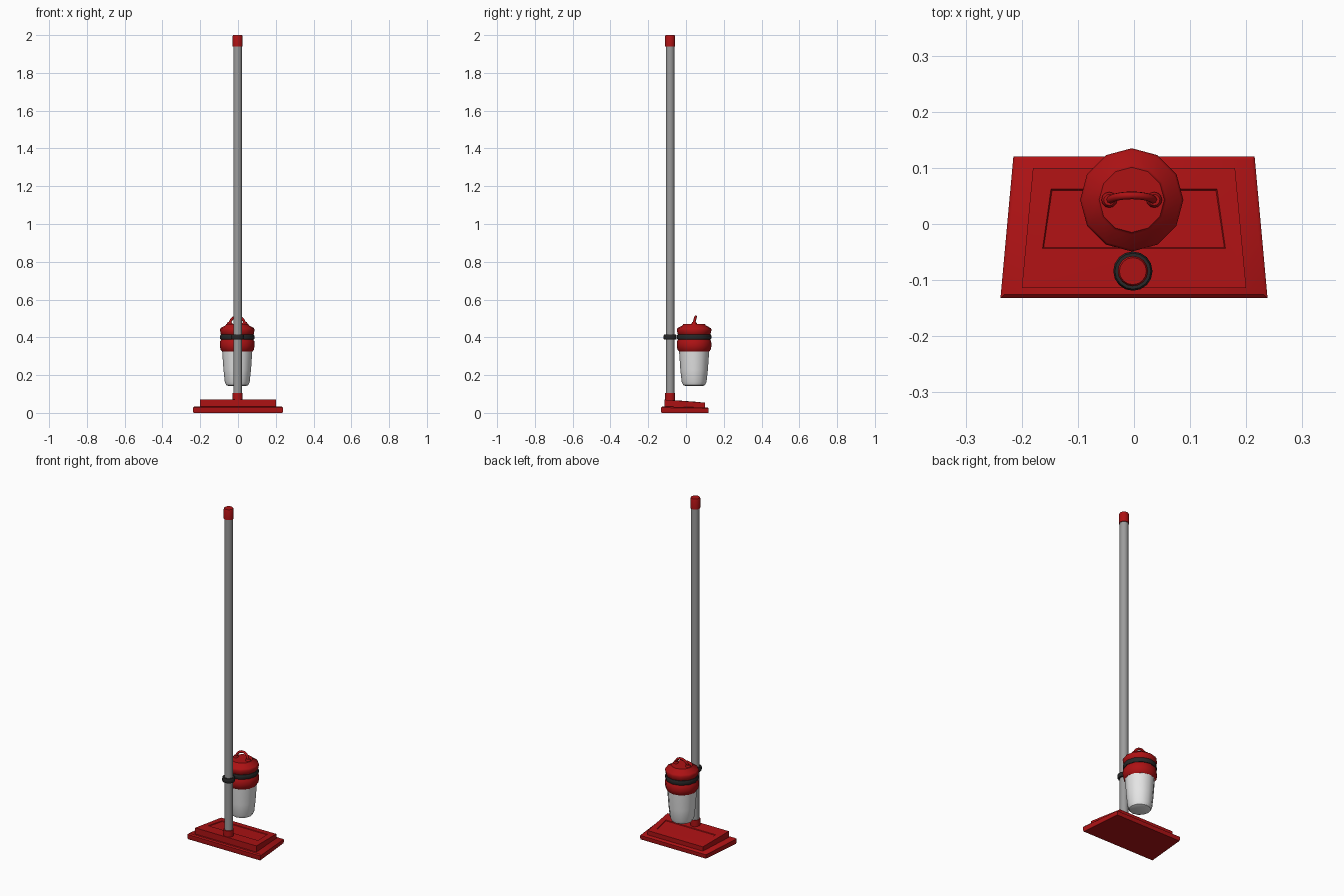
import bpy, bmesh, math
from mathutils import Vector

cube = bpy.data.objects.get("Cube")
if cube:
    bpy.data.objects.remove(cube, do_unlink=True)


def material(name, rgb):
    m = bpy.data.materials.new(name)
    m.use_nodes = True
    m.diffuse_color = (*rgb, 1)
    m.node_tree.nodes["Principled BSDF"].inputs["Base Color"].default_value = (*rgb, 1)
    return m


RED = material("red plastic", (0.42, 0.006, 0.007))
GREY = material("grey metal", (0.33, 0.33, 0.33))
WHITE = material("white plastic", (0.78, 0.78, 0.78))
BLACK = material("black rubber", (0.02, 0.02, 0.02))


def finish(name, bm, mat, angle=40):
    bmesh.ops.recalc_face_normals(bm, faces=bm.faces)
    me = bpy.data.meshes.new(name)
    bm.to_mesh(me)
    bm.free()
    ob = bpy.data.objects.new(name, me)
    bpy.context.collection.objects.link(ob)
    me.materials.append(mat)
    bpy.ops.object.select_all(action="DESELECT")
    ob.select_set(True)
    bpy.context.view_layer.objects.active = ob
    bpy.ops.object.shade_smooth_by_angle(angle=math.radians(angle))
    return ob


def loft(name, rings, mat, closed=False, angle=40):
    """Skin a row of point rings; cap the ends unless the row closes on itself."""
    bm = bmesh.new()
    rows = [[bm.verts.new(p) for p in ring] for ring in rings]
    pairs = list(zip(rows, rows[1:])) + ([(rows[-1], rows[0])] if closed else [])
    for a, b in pairs:
        for i in range(len(a)):
            j = (i + 1) % len(a)
            bm.faces.new((a[i], a[j], b[j], b[i]))
    if not closed:
        bm.faces.new(rows[0])
        bm.faces.new(rows[-1])
    return finish(name, bm, mat, angle)


def lathe(name, x, y, profile, mat, sides=12, closed=False, angle=40):
    rings = [[(x + r * math.sin(math.tau * i / sides),
               y + r * math.cos(math.tau * i / sides), z)
              for i in range(sides)] for r, z in profile]
    return loft(name, rings, mat, closed, angle)


def trapezoid(front, back, y0, y1, z0, z1):
    return [(-front, y0, z0), (front, y0, z0), (back, y1, z1), (-back, y1, z1)]


# Floor head: lower skirt, stepped sloping upper deck with a shallow panel
loft("head_skirt", [
    trapezoid(0.236, 0.213, -0.130, 0.118, 0, 0),
    trapezoid(0.238, 0.215, -0.132, 0.120, 0.008, 0.008),
    trapezoid(0.238, 0.215, -0.132, 0.120, 0.028, 0.024),
    trapezoid(0.232, 0.209, -0.126, 0.114, 0.034, 0.028),
], RED)
loft("head_deck", [
    trapezoid(0.200, 0.180, -0.114, 0.100, 0.02, 0.02),
    trapezoid(0.200, 0.180, -0.114, 0.100, 0.070, 0.054),
    trapezoid(0.163, 0.148, -0.044, 0.062, 0.066, 0.058),
    trapezoid(0.161, 0.146, -0.042, 0.060, 0.062, 0.055),
], RED, angle=25)

# Pole with its end pieces
PX, PY = -0.002, -0.084
lathe("pole", PX, PY, [(0.023, 0.09), (0.023, 1.95)], GREY, 16)
lathe("pole_socket", PX, PY, [(0.027, 0.045), (0.027, 0.105)], RED, 16)
lathe("pole_cap", PX, PY, [(0.027, 1.94), (0.027, 1.993), (0.024, 2.0)], RED, 16)

# Canister: white cup, red body, lid
CX, CY = -0.004, 0.043
lathe("cup", CX, CY, [(0.045, 0.142), (0.058, 0.147), (0.066, 0.165),
                      (0.073, 0.23), (0.080, 0.33)], WHITE)
lathe("canister_body", CX, CY, [(0.080, 0.325), (0.088, 0.335), (0.092, 0.355),
                                (0.090, 0.380), (0.083, 0.390), (0.083, 0.412),
                                (0.087, 0.417), (0.092, 0.440), (0.088, 0.449),
                                (0.062, 0.463), (0.058, 0.471)], RED)


# Straps round the canister and pole
def strap(name, x, y, inner, outer, sides):
    lathe(name, x, y, [(inner, 0.388), (outer - 0.003, 0.388), (outer, 0.394),
                       (outer, 0.408), (outer - 0.003, 0.414), (inner, 0.414)],
          BLACK, sides, closed=True)


strap("canister_strap", CX, CY, 0.080, 0.091, 12)
strap("pole_strap", PX, PY, 0.021, 0.035, 16)

# Lid handle: leaning arch on two round feet
steps, tube, rings = 12, 0.007, []
for k in range(steps + 1):
    a = math.pi * k / steps
    out = Vector((math.cos(a), 0.25 * math.sin(a), math.sin(a))).normalized()
    centre = Vector((CX + 0.040 * math.cos(a), CY - 0.003 + 0.011 * math.sin(a),
                     0.467 + 0.042 * math.sin(a)))
    side = Vector((0, 1, -0.25 * math.sin(a))).normalized()
    rings.append([centre + tube * (out * math.cos(t) + side * math.sin(t))
                  for t in (math.tau * i / 8 for i in range(8))])
loft("lid_handle", rings, RED, angle=60)
for label, s in (("left", 1), ("right", -1)):
    lathe(f"handle_foot_{label}", CX + s * 0.040, CY,
          [(0.014, 0.465), (0.014, 0.475), (0.010, 0.481)], RED)
